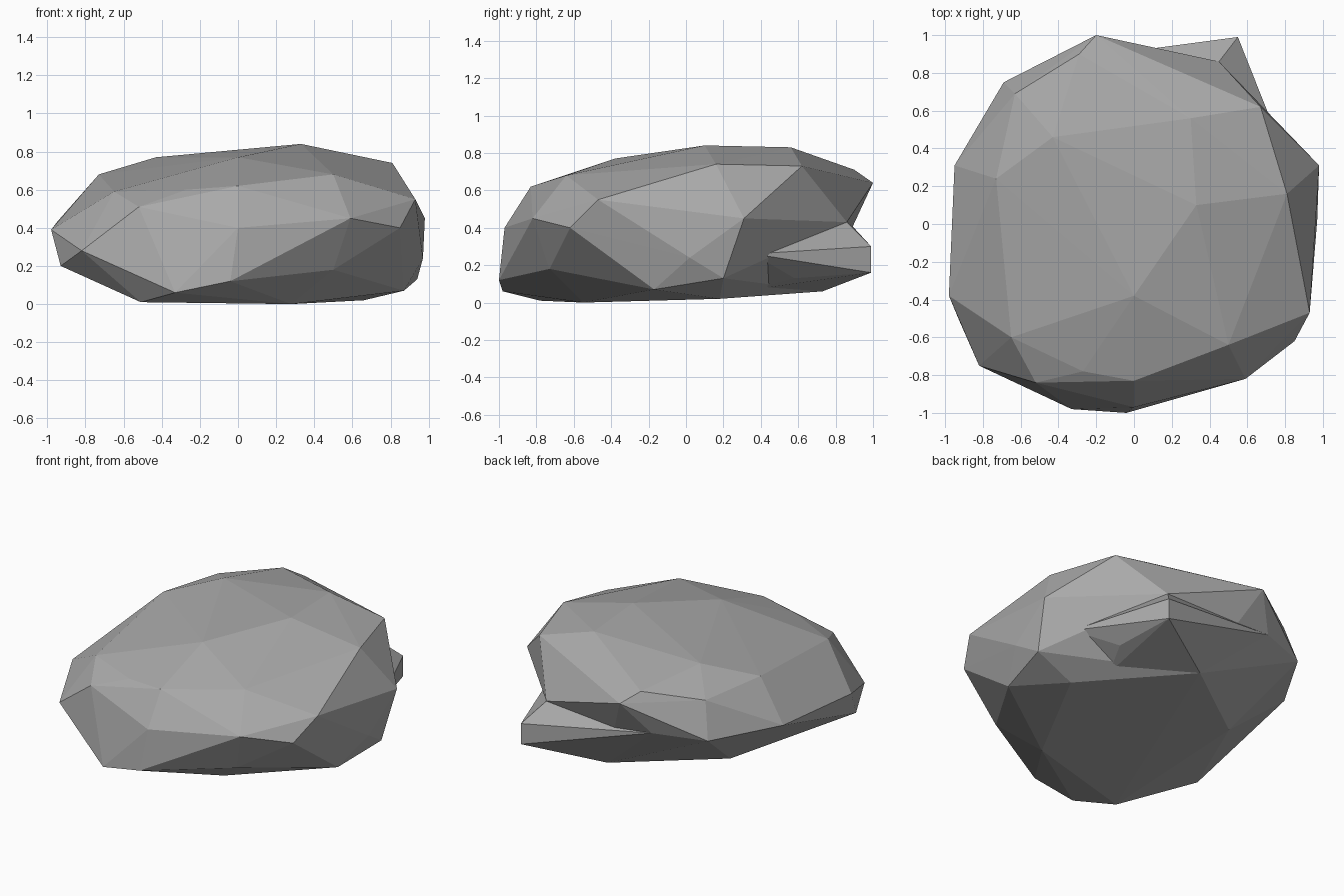
import bpy
import bmesh

# Remove the default cube only
default_cube = bpy.data.objects.get("Cube")
if default_cube:
    bpy.data.objects.remove(default_cube, do_unlink=True)


def make_material(name, colour):
    material = bpy.data.materials.new(name)
    material.use_nodes = True
    material.diffuse_color = colour
    shader = next(n for n in material.node_tree.nodes if n.type == 'BSDF_PRINCIPLED')
    shader.inputs["Base Color"].default_value = colour
    shader.inputs["Roughness"].default_value = 0.9
    return material


def make_stone(name, corners, material):
    """Wrap the corner points in a flat-faced convex stone."""
    bm = bmesh.new()
    for corner in corners:
        bm.verts.new(corner)
    result = bmesh.ops.convex_hull(bm, input=bm.verts[:])
    inner = [g for g in result["geom_interior"] if isinstance(g, bmesh.types.BMVert)]
    bmesh.ops.delete(bm, geom=inner, context='VERTS')
    bmesh.ops.recalc_face_normals(bm, faces=bm.faces[:])
    mesh = bpy.data.meshes.new(name)
    bm.to_mesh(mesh)
    bm.free()
    mesh.materials.append(material)
    stone = bpy.data.objects.new(name, mesh)
    bpy.context.scene.collection.objects.link(stone)
    return stone


stone_grey = make_material("stone grey", (0.4, 0.4, 0.4, 1.0))

# Gently sloping crown of the boulder
crown = [
    (.33, .1, .84), (.3, .56, .83), (-.43, .46, .77), (.81, .16, .74),
    (0, -.38, .77), (-.73, .24, .68), (.5, -.64, .68), (.67, .62, .73),
    (-.2, 1, .64), (-.29, .9, .71), (-.63, .69, .66),
]

# Chipped front shoulder
front_shoulder = [
    (.93, -.47, .55), (-.65, -.6, .59), (0, -.83, .62), (-.27, -.78, .6),
    (-.52, -.84, .51), (.59, -.82, .45), (0, -.97, .4), (-.82, -.75, .28),
]

# Widest band around the sides
girth = [
    (-.98, -.38, .39), (-.95, .31, .43), (-.93, -.5, .2), (.85, -.62, .4),
    (.9, -.36, .34), (.98, .31, .45), (.97, .02, .24), (.94, .2, .13),
    (-.69, .75, .42),
]

# Rounded underside
underside = [
    (-.04, -1, .12), (-.33, -.98, .06), (.5, -.73, .18), (.87, -.17, .07),
    (-.51, -.78, .01), (.28, -.55, 0), (.66, .18, .02), (-.53, .28, .08),
]

# Corners shared by the overhang and the ledge beneath it
notch = [
    (.45, .86, .43), (-.35, .87, .43), (.08, .73, .06), (.8, .36, .26),
]

# Ledge jutting out at the back under the overhang
ledge_tip = [
    (.55, .99, .3), (.55, .99, .16), (.6, .58, .13), (.5, .36, .07),
]

boulder = make_stone("boulder", crown + front_shoulder + girth + underside + notch, stone_grey)
back_ledge = make_stone("back_ledge", notch + ledge_tip, stone_grey)
back_ledge.parent = boulder
